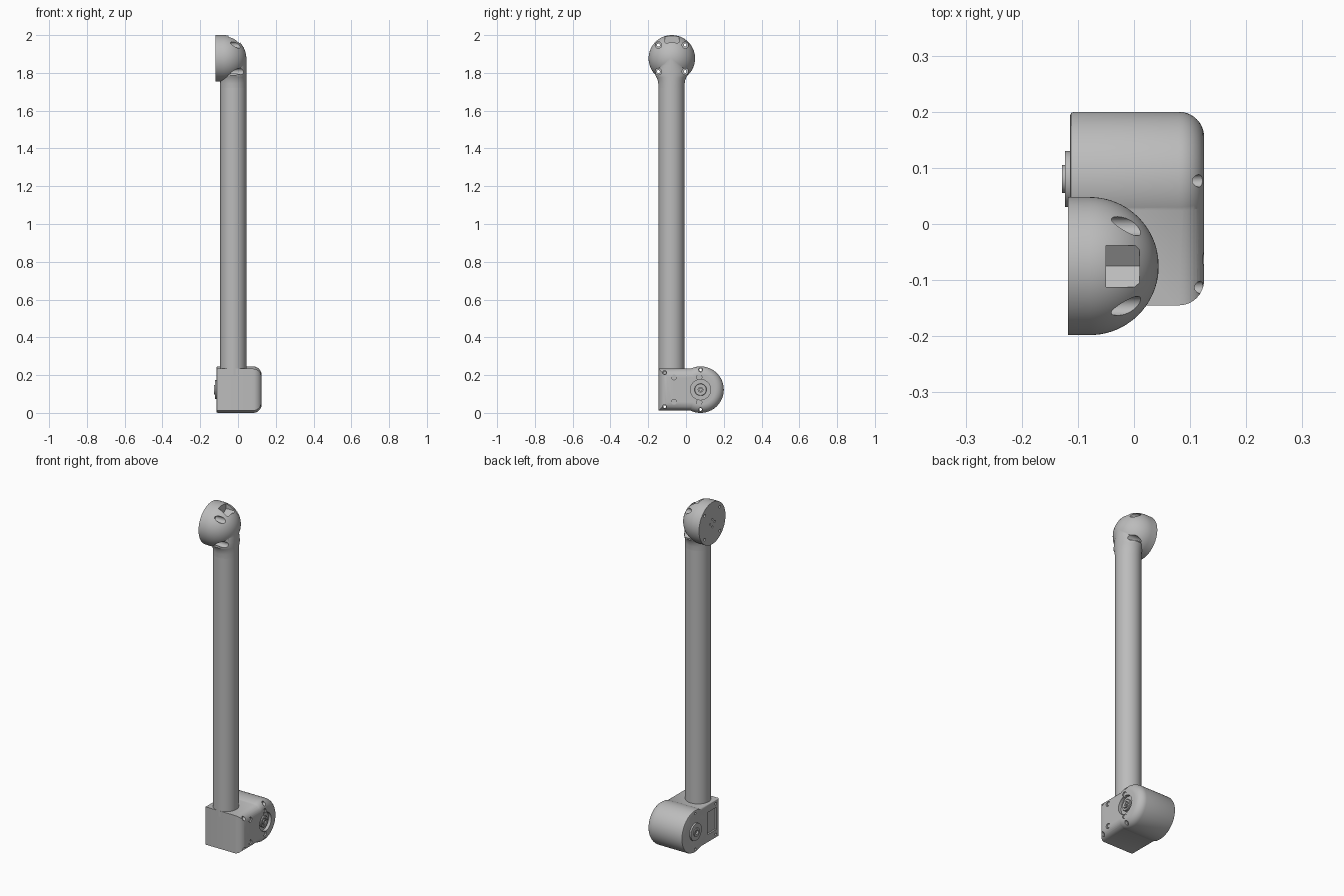
import bpy, bmesh, math
from mathutils import Matrix, Vector

if "Cube" in bpy.data.objects:
    bpy.data.objects.remove(bpy.data.objects["Cube"], do_unlink=True)

GREY = (0.5, 0.5, 0.5, 1.0)
mat = bpy.data.materials.new("plain_grey")
mat.use_nodes = True
mat.diffuse_color = GREY
for node in mat.node_tree.nodes:
    if node.type == 'BSDF_PRINCIPLED':
        node.inputs["Base Color"].default_value = GREY


def make(name, bm):
    bmesh.ops.recalc_face_normals(bm, faces=bm.faces[:])
    mesh = bpy.data.meshes.new(name)
    bm.to_mesh(mesh)
    bm.free()
    mesh.materials.append(mat)
    ob = bpy.data.objects.new(name, mesh)
    bpy.context.scene.collection.objects.link(ob)
    return ob


def loft(name, rings):
    """Skin a list of closed rings and cap both ends."""
    bm = bmesh.new()
    loops = [[bm.verts.new(p) for p in ring] for ring in rings]
    n = len(loops[0])
    for a, b in zip(loops, loops[1:]):
        for i in range(n):
            j = (i + 1) % n
            bm.faces.new((a[i], a[j], b[j], b[i]))
    bm.faces.new(loops[0][::-1])
    bm.faces.new(loops[-1])
    return make(name, bm)


def turned(name, y, z, profile, n=64):
    """Turn (x, radius) points around an axis parallel to x."""
    angles = [math.tau * i / n for i in range(n)]
    return loft(name, [[(x, y + r * math.cos(a), z + r * math.sin(a)) for a in angles]
                       for x, r in profile])


def rod(y, z, r, x0, x1):
    return turned("cutter", y, z, [(x0, r), (x1, r)], 24)


def box(name, lo, hi):
    bm = bmesh.new()
    lo, hi = Vector(lo), Vector(hi)
    bmesh.ops.create_cube(bm, size=1, matrix=Matrix.Translation((lo + hi) / 2)
                          @ Matrix.Diagonal((*(hi - lo), 1)))
    return bm if name is None else make(name, bm)


def combine(target, others, operation):
    for other in others:
        other.hide_render = True
        mod = target.modifiers.new("combine", 'BOOLEAN')
        mod.operation, mod.solver, mod.object = operation, 'EXACT', other
        bpy.context.view_layer.objects.active = target
        bpy.ops.object.modifier_apply(modifier=mod.name)
        bpy.data.objects.remove(other, do_unlink=True)


def smooth(ob):
    bpy.ops.object.select_all(action='DESELECT')
    ob.select_set(True)
    bpy.context.view_layer.objects.active = ob
    bpy.ops.object.shade_smooth_by_angle(angle=math.radians(32))


# Long tube and its flared neck
AXIS_X, AXIS_Y, TUBE_R = -0.025, -0.077, 0.069


def oval(z, ry):
    return [(AXIS_X + TUBE_R * math.cos(math.tau * i / 64),
             AXIS_Y + ry * math.sin(math.tau * i / 64), z) for i in range(64)]


tube = loft("long_tube", [oval(0.2, TUBE_R), oval(1.72, TUBE_R)])
neck = loft("neck", [oval(z, r) for z, r in (
    (1.72, TUBE_R), (1.745, 0.07), (1.762, 0.073), (1.777, 0.079), (1.787, 0.085),
    (1.81, 0.082), (1.84, 0.072), (1.877, TUBE_R))])

# Domed upper joint with a flat mounting face
DOME_Z, DOME_R, DOME_X = 1.877, 0.123, -0.079
arc = [(DOME_X + DOME_R * math.sin(t), DOME_R * math.cos(t))
       for t in (math.pi / 2 * i / 20 for i in range(20))]
joint = turned("upper_joint", AXIS_Y + 0.002, DOME_Z,
               [(-0.118, DOME_R)] + arc + [(DOME_X + DOME_R, 0.002)], 72)
combine(joint, [neck], 'UNION')

# Counterbored screw holes, hub sockets and the V-floored pocket
cuts = []
for sy in (-1, 1):
    for sz in (-1, 1):
        y, z = AXIS_Y + 0.002 + 0.071 * sy, DOME_Z + 0.07 * sz
        cuts += [rod(y, z, 0.017, -0.055, 0.1), rod(y, z, 0.008, -0.2, -0.04)]
for k in range(4):
    a = math.pi / 2 * k
    cuts.append(rod(AXIS_Y + 0.022 * math.cos(a), DOME_Z + 0.022 * math.sin(a),
                    0.006, -0.2, -0.105))
section = [(-0.112, 2.1), (-0.112, 1.962), (-0.075, 1.937), (-0.038, 1.962), (-0.038, 2.1)]
cuts.append(loft("cutter", [[(x, y, z) for y, z in section] for x in (-0.05, 0.01)]))
combine(joint, cuts, 'DIFFERENCE')

# Lower housing: rounded block merged with a round drum
DRUM_Y, DRUM_Z, DRUM_R, ROUND, SIDE = 0.077, 0.123, 0.123, 0.045, 0.125
bm = box(None, (-0.114, -0.145, 0.012), (SIDE, 0.12, 0.234))
bmesh.ops.bevel(bm, geom=[e for e in bm.edges if all(v.co.x > 0.12 for v in e.verts)],
                offset=ROUND, segments=8, profile=0.5, affect='EDGES')
bmesh.ops.bevel(bm, geom=[e for e in bm.edges if all(v.co.x < -0.11 for v in e.verts)],
                offset=0.007, segments=3, profile=0.5, affect='EDGES')
housing = make("lower_housing", bm)
corner = [(SIDE - ROUND + ROUND * math.sin(t), DRUM_R - ROUND + ROUND * math.cos(t))
          for t in (math.pi / 2 * i / 10 for i in range(11))]
drum = turned("drum", DRUM_Y, DRUM_Z,
              [(-0.114, DRUM_R - 0.007), (-0.112, DRUM_R - 0.002), (-0.107, DRUM_R)] + corner, 80)
combine(housing, [drum], 'UNION')

# Housing screw holes, bearing recess and side panel
cuts = [rod(DRUM_Y, DRUM_Z, 0.054, SIDE - 0.018, 0.2),
        box("cutter", (-0.2, -0.12, 0.06), (-0.104, -0.035, 0.19))]
for s in (-1, 1):
    for y, dz in ((-0.113, 0.09), (DRUM_Y, 0.105)):
        z = DRUM_Z + s * dz
        cuts += [rod(y, z, 0.011, SIDE - 0.025, 0.2), rod(y, z, 0.007, -0.2, 0.11)]
    for y in (-0.063, 0.07):
        cuts.append(rod(y, DRUM_Z + 0.066 * s, 0.014, SIDE - 0.008, 0.2))
combine(housing, cuts, 'DIFFERENCE')

# Recessed hub on the left side
hub = turned("left_hub", DRUM_Y, DRUM_Z, [
    (0.1, 0.032), (0.118, 0.032), (0.12, 0.03), (0.12, 0.02), (0.114, 0.02),
    (0.114, 0.015), (0.123, 0.015), (0.123, 0.007), (0.112, 0.007)])

# Recessed screw heads
screws = []
for s in (-1, 1):
    for y in (-0.063, 0.07):
        head = rod(y, DRUM_Z + 0.066 * s, 0.009, 0.11, 0.121)
        head.name = "screw_head"
        screws.append(head)

# Stepped boss on the right side
boss = turned("right_boss", DRUM_Y + 0.003, DRUM_Z, [
    (-0.105, 0.05), (-0.123, 0.05), (-0.123, 0.025), (-0.128, 0.025),
    (-0.128, 0.012), (-0.118, 0.012)])

for ob in [tube, joint, housing, hub, boss] + screws:
    smooth(ob)
